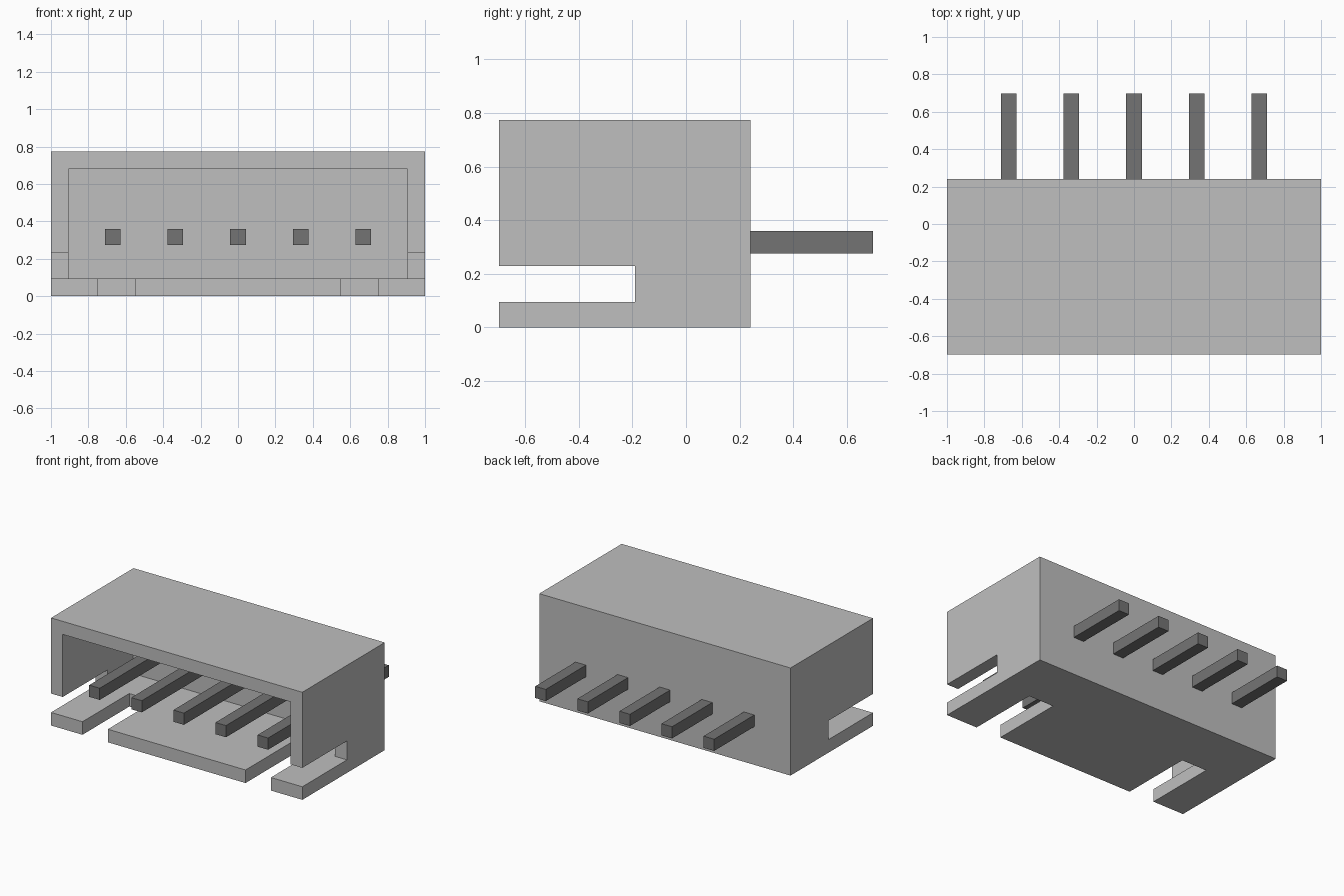
import bpy

cube = bpy.data.objects.get("Cube")
if cube:
    bpy.data.objects.remove(cube, do_unlink=True)


def material(name, value):
    m = bpy.data.materials.new(name)
    m.use_nodes = True
    col = (value, value, value, 1)
    m.diffuse_color = col
    m.node_tree.nodes["Principled BSDF"].inputs["Base Color"].default_value = col
    return m


def box(name, lo, hi, mat=None):
    """Axis-aligned box between two corners."""
    bpy.ops.mesh.primitive_cube_add(size=1)
    ob = bpy.context.object
    ob.name = ob.data.name = name
    for v in ob.data.vertices:
        v.co = [lo[i] if v.co[i] < 0 else hi[i] for i in range(3)]
    if mat:
        ob.data.materials.append(mat)
    return ob


def cut(target, cutter):
    """Subtract the cutter from the target, then discard it."""
    cutter.hide_render = True
    mod = target.modifiers.new(cutter.name, 'BOOLEAN')
    mod.operation = 'DIFFERENCE'
    mod.solver = 'EXACT'
    mod.object = cutter
    bpy.context.view_layer.objects.active = target
    bpy.ops.object.modifier_apply(modifier=mod.name)
    bpy.data.objects.remove(cutter, do_unlink=True)


plastic = material("light grey plastic", 0.52)
metal = material("dark grey metal", 0.175)

FRONT, BACK, HEIGHT, FLOOR = -0.697, 0.24, 0.774, 0.094

# Housing: block with an open cavity, side slots and two floor slots
housing = box("housing", (-1, FRONT, 0), (1, BACK, HEIGHT), plastic)
cut(housing, box("cavity_cutter", (-0.907, -0.9, FLOOR), (0.907, 0.10, 0.68)))
cut(housing, box("side_slot_cutter", (-1.2, -0.9, FLOOR), (1.2, -0.19, 0.23)))
for s in (-1, 1):
    x0, x1 = sorted((s * 0.548, s * 0.75))
    cut(housing, box("floor_slot_cutter", (x0, -0.9, -0.2), (x1, -0.165, 0.2)))

# Row of five square contact pins passing through the back wall
for i in range(5):
    x = (i - 2) * 0.335
    box(f"pin_{i + 1}", (x - 0.042, -0.675, 0.275), (x + 0.042, 0.697, 0.359), metal)
